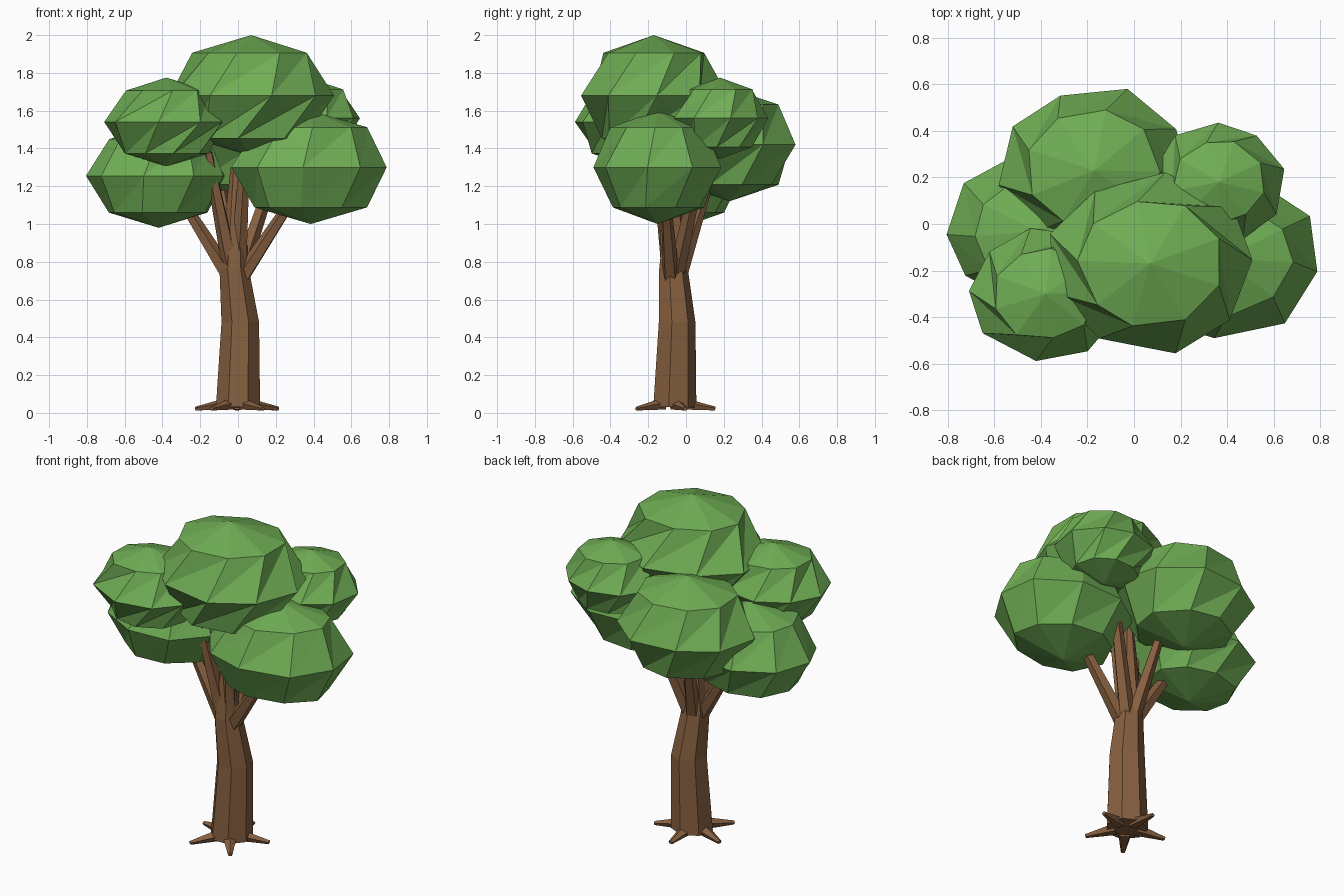
import bpy, bmesh, math, random
from mathutils import Vector

if "Cube" in bpy.data.objects:
    bpy.data.objects.remove(bpy.data.objects["Cube"])

random.seed(4)


def material(name, rgb):
    m = bpy.data.materials.new(name)
    m.diffuse_color = (*rgb, 1)
    m.use_nodes = True
    m.node_tree.nodes["Principled BSDF"].inputs["Base Color"].default_value = m.diffuse_color
    return m


BARK = material("bark", (0.24, 0.115, 0.05))
LEAF = material("leaf", (0.16, 0.42, 0.09))


def finish(bm, name, mat):
    bmesh.ops.recalc_face_normals(bm, faces=bm.faces)
    mesh = bpy.data.meshes.new(name)
    bm.to_mesh(mesh)
    bm.free()
    mesh.materials.append(mat)
    ob = bpy.data.objects.new(name, mesh)
    bpy.context.collection.objects.link(ob)
    return ob


def tube(name, path, sides, flat=1.0):
    """Faceted tapering tube; path holds (x, y, z, radius)."""
    bm = bmesh.new()
    pts = [Vector(p[:3]) for p in path]
    axis = (pts[-1] - pts[0]).normalized()
    side = axis.cross(Vector((0, 0, 1)))
    side = side.normalized() if side.length > 0.2 else Vector((1, 0, 0))
    up = side.cross(axis).normalized()
    rings = []
    for c, p in zip(pts, path):
        ring = []
        for i in range(sides):
            a = 2 * math.pi * (i + 0.25) / sides
            ring.append(bm.verts.new(c + p[3] * (side * math.cos(a) + up * math.sin(a) * flat)))
        rings.append(ring)
    for lo, hi in zip(rings, rings[1:]):
        for i in range(sides):
            j = (i + 1) % sides
            bm.faces.new((lo[i], lo[j], hi[j], hi[i]))
    bm.faces.new(rings[0])
    bm.faces.new(rings[-1])
    return finish(bm, name, BARK)


def leaf_clump(name, centre, size, phase, twist, segs=9):
    """Four-ring ellipsoid with twisted rings and slanted triangles."""
    bm = bmesh.new()
    c = Vector(centre)

    def point(lat, az, k=1.0):
        r = math.cos(lat) * k
        return bm.verts.new(c + Vector((size[0] * r * math.cos(az),
                                        size[1] * r * math.sin(az),
                                        size[2] * math.sin(lat))))
    rings = []
    for level in (-1, 0, 1):
        ring = []
        for i in range(segs):
            az = math.radians(phase + 360 * i / segs + level * twist + random.uniform(-4, 4))
            ring.append(point(level * math.pi / 4, az, random.uniform(0.96, 1.04)))
        rings.append(ring)
    bottom, top = point(-math.pi / 2, 0), point(math.pi / 2, 0)
    for i in range(segs):
        j = (i + 1) % segs
        bm.faces.new((bottom, rings[0][j], rings[0][i]))
        bm.faces.new((top, rings[2][i], rings[2][j]))
        for lo, hi in zip(rings, rings[1:]):
            bm.faces.new((lo[i], lo[j], hi[j]))
            bm.faces.new((lo[i], hi[j], hi[i]))
    return finish(bm, name, LEAF)


# Trunk
tube("trunk", [(0, -0.065, 0.03, 0.12), (0.012, -0.052, 0.48, 0.102),
               (-0.02, -0.07, 0.76, 0.08), (-0.01, -0.06, 1.3, 0.03)], 7)

# Roots
for k in range(5):
    a = math.radians(18 + 72 * k)
    dx, dy = math.cos(a), math.sin(a)
    tube("root", [(0.06 * dx - 0.005, -0.075 + 0.06 * dy, 0.045, 0.042),
                  (0.23 * dx - 0.005, -0.075 + 0.23 * dy, 0.022, 0.014)], 5, 0.8)

# Branches: base and tip, each reaching into a leaf clump
branches = [
    ((-0.05, -0.07, 0.73), (-0.32, -0.04, 1.16)),
    ((-0.04, -0.09, 0.78), (-0.16, -0.16, 1.38)),
    ((0.02, -0.08, 0.72), (0.31, -0.11, 1.16)),
    ((0.01, -0.05, 0.74), (0.24, 0.10, 1.42)),
    ((-0.02, -0.04, 0.72), (-0.09, 0.12, 1.22)),
    ((0.0, -0.08, 0.76), (0.04, -0.14, 1.42)),
]
for base, tip in branches:
    tube("branch", [(*base, 0.046), (*tip, 0.026)], 5)

# Leaf clumps: centre, radii, phase angle, ring twist
leaf_clump("crown_leaves", (0.07, -0.17, 1.68), (0.45, 0.385, 0.32), 0, 20)
leaf_clump("front_left_leaves", (-0.38, -0.30, 1.54), (0.33, 0.28, 0.235), 180, 20)
leaf_clump("left_leaves", (-0.42, -0.03, 1.255), (0.385, 0.33, 0.275), 180, 6)
leaf_clump("right_leaves", (0.385, -0.15, 1.30), (0.42, 0.355, 0.30), -12, 6)
leaf_clump("back_leaves", (-0.17, 0.23, 1.42), (0.41, 0.36, 0.30), 30, 12)
leaf_clump("back_right_leaves", (0.365, 0.18, 1.56), (0.28, 0.255, 0.215), 10, 18)
